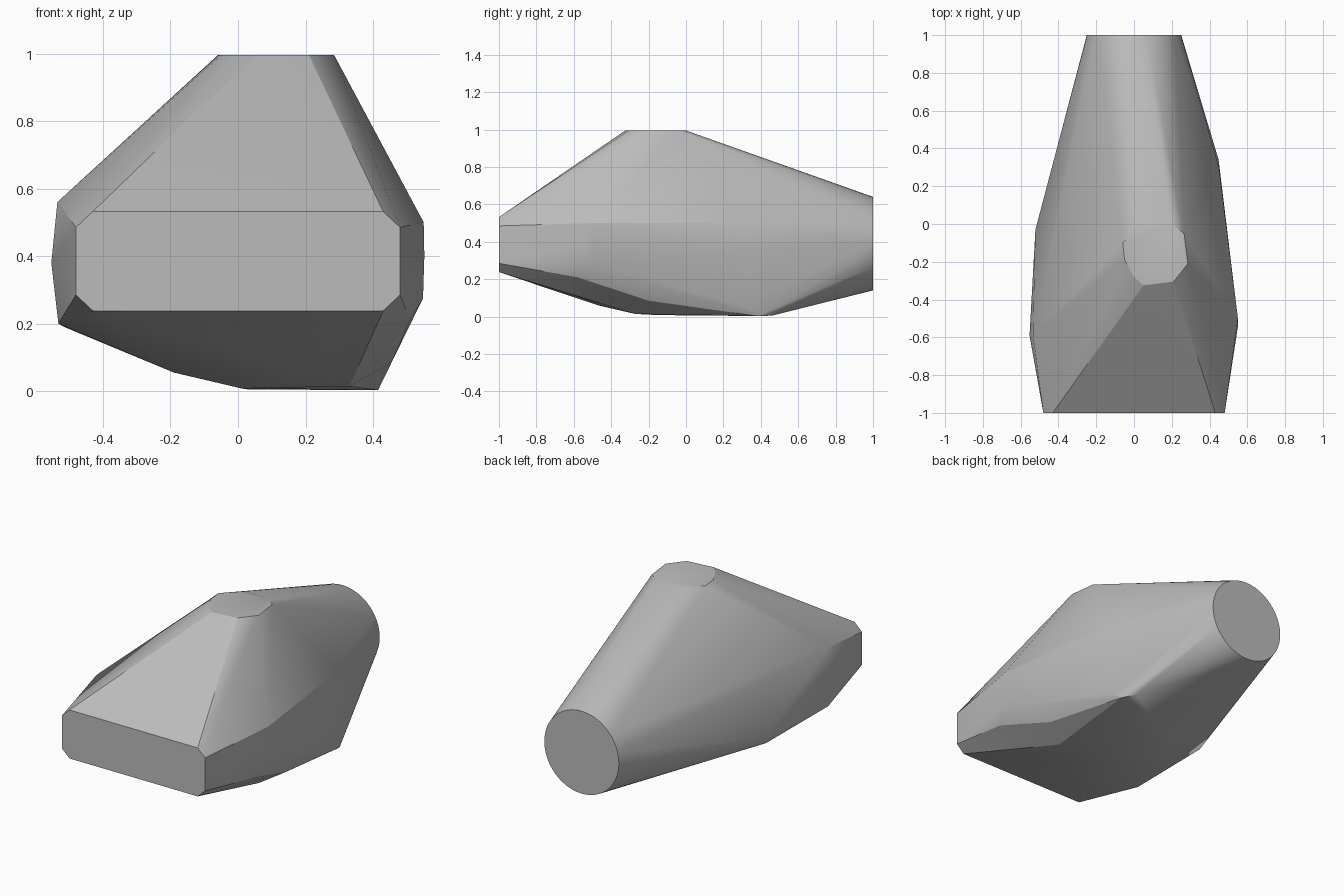
import bpy, bmesh, math

cube = bpy.data.objects.get("Cube")
if cube:
    bpy.data.objects.remove(cube, do_unlink=True)

grey = bpy.data.materials.new("plain grey")
grey.use_nodes = True
colour = (0.5, 0.5, 0.5, 1)
grey.diffuse_color = colour
grey.node_tree.nodes["Principled BSDF"].inputs["Base Color"].default_value = colour

# Round rear end
points = []
for i in range(48):
    a = math.tau * i / 48
    points.append((0.25 * math.cos(a), 1, 0.39 + 0.25 * math.sin(a)))

# Chamfered rectangular front end
for sx in (-1, 1):
    for sz in (-1, 1):
        for w, h in ((0.48, 0.1), (0.43, 0.147)):
            points.append((sx * w, -1, 0.385 + sz * h))

# Small flat top
top = [(-0.06, -0.1), (-0.05, -0.19), (0, -0.28), (0.05, -0.325),
       (0.21, -0.305), (0.285, -0.21), (0.265, -0.05), (0.2, 0), (0.04, 0)]
points += [(x, y, 0.995) for x, y in top]

# Left flank, right flank and underside corners
points += [(0.55, -0.5, 0.5), (0.552, -0.53, 0.4), (0.548, -0.49, 0.275),
           (0.45, 0.3, 0.5), (0.448, 0.34, 0.35), (0.435, 0.33, 0.05),
           (0.51, -0.58, 0.21), (0.455, -0.2, 0.085)]
points += [(-0.535, -0.59, 0.56), (-0.553, -0.59, 0.38), (-0.532, -0.6, 0.2),
           (-0.522, -0.03, 0.23), (-0.515, -0.03, 0.19)]
points += [(0.415, 0.38, 0.003), (0.37, 0.46, 0.005), (0.33, -0.27, 0.014),
           (0.2, -0.47, 0.06), (-0.19, -0.3, 0.055), (0.01, -0.15, 0.008),
           (0.03, 0.25, 0.005)]

# Wrap all sections in one taut skin
bm = bmesh.new()
for p in points:
    bm.verts.new(p)
hull = bmesh.ops.convex_hull(bm, input=bm.verts[:])
loose = [v for v in bm.verts if not v.link_faces]
bmesh.ops.delete(bm, geom=loose, context="VERTS")
bmesh.ops.dissolve_limit(bm, angle_limit=math.radians(0.5),
                         verts=bm.verts[:], edges=bm.edges[:])
bmesh.ops.recalc_face_normals(bm, faces=bm.faces[:])
mesh = bpy.data.meshes.new("hull_body")
bm.to_mesh(mesh)
bm.free()
mesh.materials.append(grey)
body = bpy.data.objects.new("hull_body", mesh)
bpy.context.collection.objects.link(body)

# Soft facets with crisp end caps
bpy.context.view_layer.objects.active = body
body.select_set(True)
bpy.ops.object.shade_smooth_by_angle(angle=math.radians(20))
